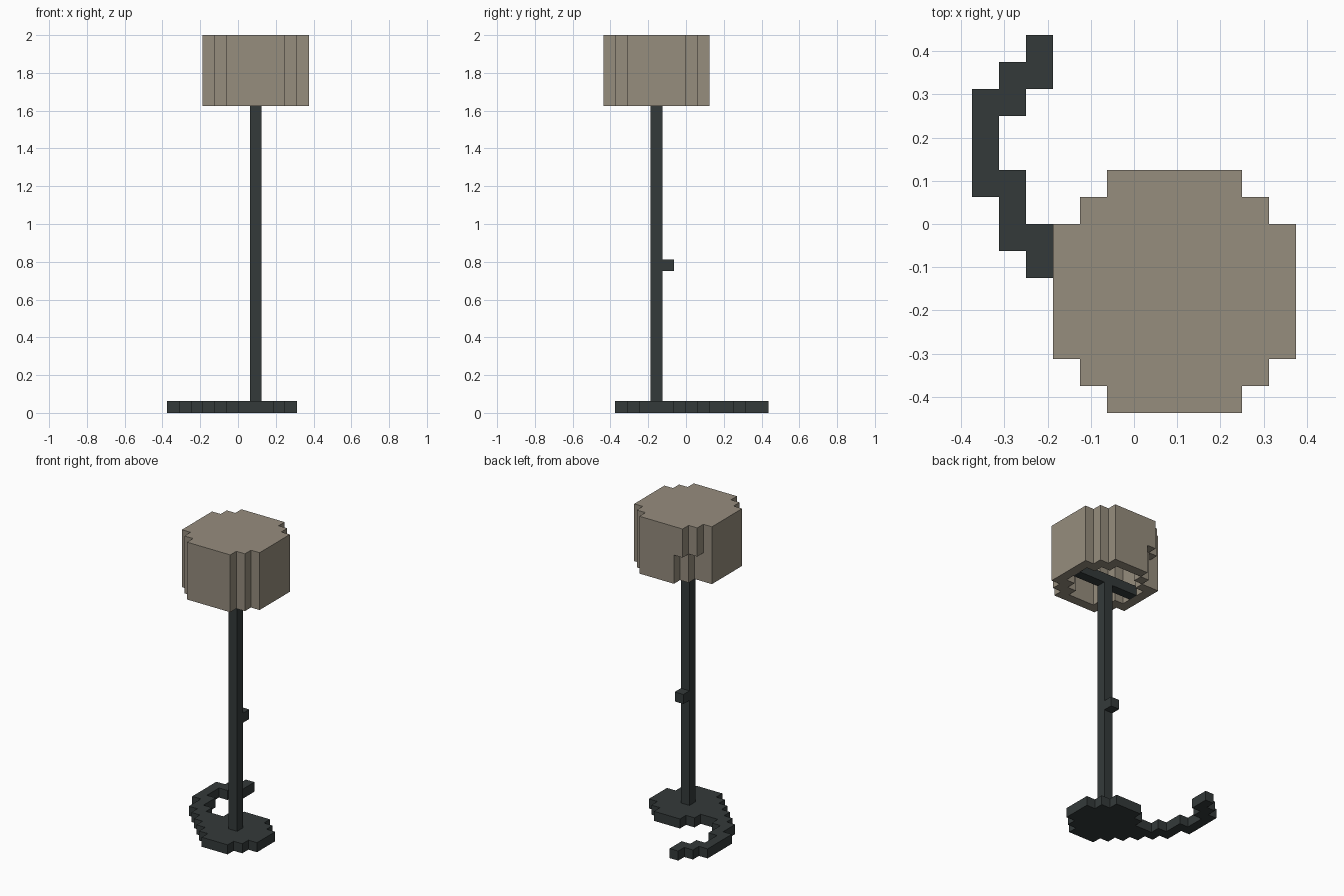
import bpy
import bmesh
from mathutils import Vector

UNIT = 0.0625                              # edge of one block
AXIS = Vector((0.09375, -0.15625, 0.0))    # centre line of the pole

if "Cube" in bpy.data.objects:
    bpy.data.objects.remove(bpy.data.objects["Cube"], do_unlink=True)


def make_material(name, rgb):
    mat = bpy.data.materials.new(name)
    mat.use_nodes = True
    color = (*rgb, 1.0)
    mat.diffuse_color = color
    bsdf = next(n for n in mat.node_tree.nodes if n.type == "BSDF_PRINCIPLED")
    bsdf.inputs["Base Color"].default_value = color
    return mat


metal = make_material("dark_metal", (0.034, 0.042, 0.042))
fabric = make_material("tan_fabric", (0.305, 0.266, 0.207))


def disc(r):
    """Stepped round slab of cells around the pole."""
    span = range(-r, r + 1)
    return {(i, j) for i in span for j in span if abs(i) + abs(j) <= 2 * r - 2}


def stack(cells, low, high):
    return {(i, j, k) for i, j in cells for k in range(low, high)}


def build_blocks(name, cells, mat):
    """Skin a set of block cells with its outer faces only."""
    bm = bmesh.new()
    for cell in cells:
        centre = Vector(cell) + Vector((0, 0, 0.5))
        for axis in range(3):
            for sign in (-1, 1):
                n = Vector((0, 0, 0))
                n[axis] = sign
                if tuple(int(a + b) for a, b in zip(cell, n)) in cells:
                    continue
                u = Vector((0, 0, 0))
                u[(axis + 1) % 3] = 0.5
                v = n.cross(u)
                corners = (-u - v, u - v, u + v, v - u)
                bm.faces.new([bm.verts.new((centre + n * 0.5 + c) * UNIT + AXIS)
                              for c in corners])
    bmesh.ops.remove_doubles(bm, verts=bm.verts, dist=0.001)
    bmesh.ops.dissolve_limit(bm, angle_limit=0.01, verts=bm.verts, edges=bm.edges)
    mesh = bpy.data.meshes.new(name)
    bm.to_mesh(mesh)
    bm.free()
    mesh.materials.append(mat)
    obj = bpy.data.objects.new(name, mesh)
    bpy.context.collection.objects.link(obj)
    return obj


# Stepped base plate and the pole with its switch
build_blocks("base", stack(disc(3), 0, 1), metal)
build_blocks("pole", stack({(0, 0)}, 1, 27), metal)
build_blocks("switch", {(0, 1, 12)}, metal)

# Power cord curling on the floor: column, first row, last row
cord_runs = [(-4, 0, 1), (-5, 1, 2), (-6, 2, 4), (-7, 4, 7), (-6, 7, 8), (-5, 8, 9)]
cord = {(i, j) for i, first, last in cord_runs for j in range(first, last + 1)}
build_blocks("power_cord", stack(cord, 0, 1), metal)

# Bar carrying the shade
arms = {(i, 0) for i in range(-3, 4) if i != 0}
build_blocks("shade_support", stack(arms, 26, 27), metal)

# Hollow shade, closed on top, with a torn lower corner at the back
shade = stack(disc(4) - disc(3), 26, 31) | stack(disc(4), 31, 32)
shade -= stack({(-2, 4), (-3, 3)}, 26, 29)
build_blocks("lamp_shade", shade, fabric)
